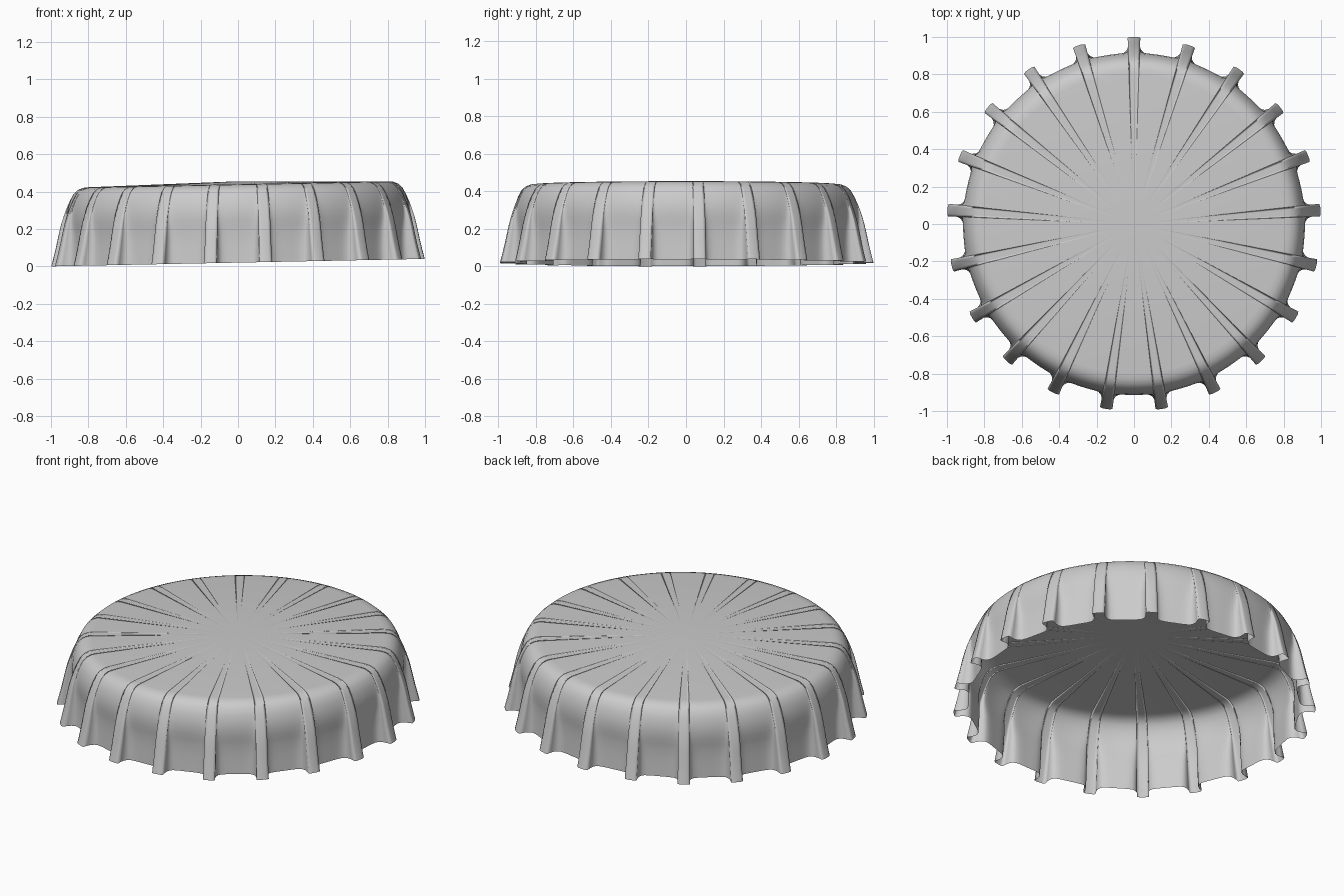
import bpy, bmesh, math

if "Cube" in bpy.data.objects:
    bpy.data.objects.remove(bpy.data.objects["Cube"])

TEETH = 21
TILT = 0.02   # the cap leans slightly along x

# Rings from the crown edge down: (z, valley radius, tooth radius)
RINGS = [(0.439, 0.80, 0.80), (0.436, 0.83, 0.83), (0.425, 0.857, 0.857),
         (0.405, 0.879, 0.879), (0.37, 0.897, 0.899), (0.33, 0.909, 0.917),
         (0.29, 0.914, 0.932), (0.25, 0.913, 0.945), (0.215, 0.909, 0.954),
         (0.18, 0.906, 0.962), (0.12, 0.906, 0.975), (0.07, 0.908, 0.987),
         (0.02, 0.910, 1.0)]

# Half of one crimp: (degrees from tooth centre, how far out it sits)
HALF = [(1.1, 1.0), (1.95, 0.95), (1.85, 0.65), (1.95, 0.4), (2.5, 0.2),
        (3.4, 0.08), (5.0, 0.02), (6.8, 0.0)]
CRIMP = ([(-a, w) for a, w in reversed(HALF)] + [(0, 1.0)] + HALF
         + [(180 / TEETH, 0.0)])

metal = bpy.data.materials.new("grey_metal")
metal.diffuse_color = (0.6, 0.6, 0.6, 1)
metal.use_nodes = True
metal.node_tree.nodes["Principled BSDF"].inputs["Base Color"].default_value = metal.diffuse_color

bm = bmesh.new()


def point(r, deg, z):
    a = math.radians(deg)
    x = r * math.cos(a)
    return bm.verts.new((x, r * math.sin(a), z + TILT * x))


# Crimped skirt
loops = []
for z, valley, tooth in RINGS:
    loops.append([point(valley + (tooth - valley) * w, 90 + k * 360 / TEETH + d, z)
                  for k in range(TEETH) for d, w in CRIMP])
n = len(loops[0])
for up, low in zip(loops, loops[1:]):
    for i in range(n):
        j = (i + 1) % n
        bm.faces.new((up[i], low[i], low[j], up[j]))

# Very shallow domed top
centre = point(0, 0, 0.455)
for i in range(n):
    bm.faces.new((centre, loops[0][i], loops[0][(i + 1) % n]))

for f in bm.faces:
    f.smooth = True
mesh = bpy.data.meshes.new("bottle_cap")
bm.to_mesh(mesh)
bm.free()
mesh.materials.append(metal)
cap = bpy.data.objects.new("bottle_cap", mesh)
bpy.context.collection.objects.link(cap)
